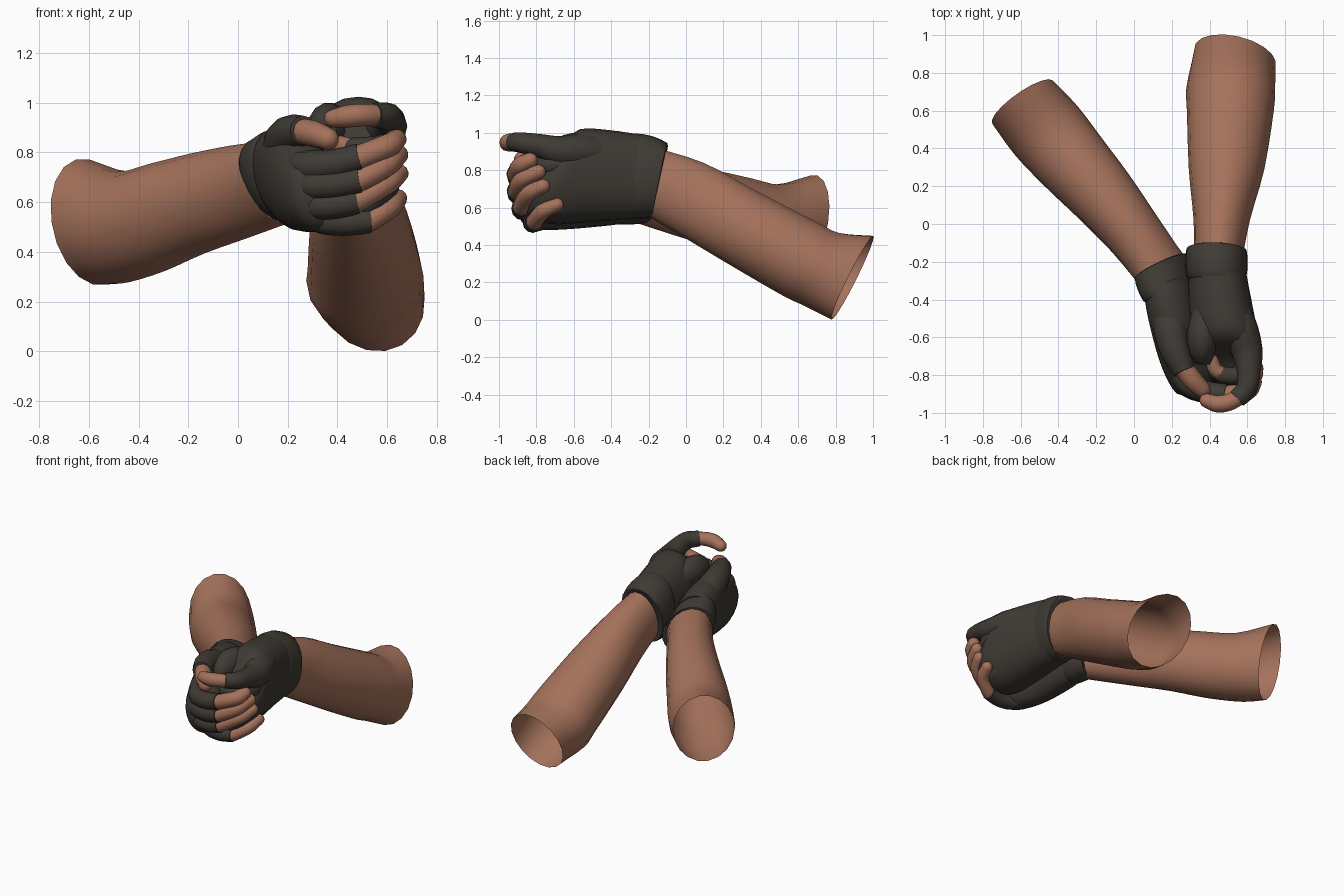
import bpy, bmesh, math
from mathutils import Vector as V

if "Cube" in bpy.data.objects:
    bpy.data.objects.remove(bpy.data.objects["Cube"])


def material(name, rgb):
    m = bpy.data.materials.new(name)
    m.diffuse_color = (*rgb, 1)
    m.use_nodes = True
    m.node_tree.nodes["Principled BSDF"].inputs["Base Color"].default_value = m.diffuse_color
    return m


skin = material("skin", (0.375, 0.168, 0.105))
cloth = material("dark_cloth", (0.050, 0.043, 0.035))


def spline(keys, steps):
    """Smooth interpolation through lists of equal-length vectors."""
    out = []
    for i in range(len(keys) - 1):
        a, b = keys[i], keys[i + 1]
        p = keys[i - 1] if i else [2 * s - t for s, t in zip(a, b)]
        q = keys[i + 2] if i + 2 < len(keys) else [2 * t - s for s, t in zip(a, b)]
        for k in range(steps):
            t = k / steps
            out.append([0.5 * (2 * y + (z - x) * t + (2 * x - 5 * y + 4 * z - w) * t * t
                               + (3 * y - x - 3 * z + w) * t ** 3)
                        for x, y, z, w in zip(p, a, b, q)])
    return out + [list(keys[-1])]


def skin_rings(name, rings, mat, cap):
    bm = bmesh.new()
    loops = [[bm.verts.new(p) for p in r] for r in rings]
    n = len(loops[0])
    for a, b in zip(loops, loops[1:]):
        for j in range(n):
            bm.faces.new((a[j], a[(j + 1) % n], b[(j + 1) % n], b[j]))
    if cap:
        bm.faces.new(loops[0][::-1])
        bm.faces.new(loops[-1])
    bmesh.ops.recalc_face_normals(bm, faces=bm.faces)
    me = bpy.data.meshes.new(name)
    bm.to_mesh(me)
    bm.free()
    me.materials.append(mat)
    ob = bpy.data.objects.new(name, me)
    bpy.context.collection.objects.link(ob)
    bpy.context.view_layer.objects.active = ob
    ob.select_set(True)
    bpy.ops.object.shade_smooth_by_angle(angle=math.radians(55))
    ob.select_set(False)


def loft(name, sections, mat, n=20, power=1.0, cap=True, steps=3):
    """Each section: centre, half-width vector, half-height vector."""
    rings = []
    for s in spline([[*c, *u, *v] for c, u, v in sections], steps):
        c, u, v = V(s[:3]), V(s[3:6]), V(s[6:])
        ring = []
        for j in range(n):
            a = 2 * math.pi * j / n
            x, y = math.cos(a), math.sin(a)
            ring.append(c + u * math.copysign(abs(x) ** power, x)
                        + v * math.copysign(abs(y) ** power, y))
        rings.append(ring)
    skin_rings(name, rings, mat, cap)


def digit(name, points, mat, n=12, tip=True):
    """Round finger tube; points are x, y, z, radius."""
    path = spline(points, 4)
    pts, rad = [V(p[:3]) for p in path], [p[3] for p in path]
    if tip:
        d, end, r = (pts[-1] - pts[-2]).normalized(), pts[-1], rad[-1]
        for a in (25, 50, 72, 86):
            pts.append(end + d * r * math.sin(math.radians(a)))
            rad.append(r * math.cos(math.radians(a)))
    rings = []
    for i, p in enumerate(pts):
        d = (pts[min(i + 1, len(pts) - 1)] - pts[max(i - 1, 0)]).normalized()
        v = (V((0, 0, 1)) - d * d.z).normalized()
        u = d.cross(v)
        rings.append([p + (u * math.cos(2 * math.pi * j / n)
                           + v * math.sin(2 * math.pi * j / n)) * rad[i] for j in range(n)])
    skin_rings(name, rings, mat, True)


# Forearms, open at the elbow
loft("right_forearm", [
    ((.535, .89, .225), (.215, -.03, -.01), (-.02, .11, .225)),
    ((.512, .72, .272), (.235, 0, 0), (0, .10, .195)),
    ((.51, .60, .33), (.23, 0, 0), (0, .10, .195)),
    ((.49, .29, .50), (.20, 0, 0), (0, .09, .19)),
    ((.465, .025, .65), (.15, 0, 0), (0, .075, .19)),
    ((.445, -.20, .745), (.125, 0, 0), (0, .03, .18))], skin, 18, cap=False)
loft("left_forearm", [
    ((-.59, .645, .52), (.16, .115, 0), (-.035, .04, .255)),
    ((-.465, .495, .50), (.165, .13, 0), (0, 0, .225)),
    ((-.32, .325, .54), (.153, .125, 0), (0, 0, .22)),
    ((-.16, .145, .595), (.137, .112, 0), (0, 0, .205)),
    ((0, -.05, .64), (.12, .095, 0), (-.01, 0, .19)),
    ((.15, -.25, .68), (.115, .08, 0), (-.04, 0, .165))], skin, 18, cap=False)

# Glove cuffs
loft("right_cuff", [
    ((.435, -.145, .745), (.135, -.005, 0), (0, .04, .18)),
    ((.437, -.14, .745), (.160, -.005, 0), (0, .04, .20)),
    ((.437, -.21, .762), (.164, -.005, 0), (0, .03, .22)),
    ((.437, -.28, .768), (.158, 0, 0), (0, .01, .228)),
    ((.44, -.30, .77), (.135, 0, 0), (0, .01, .21))], cloth, 24, .9, steps=2)
loft("left_cuff", [
    ((.15, -.225, .685), (.115, .06, 0), (-.05, 0, .155)),
    ((.15, -.225, .685), (.132, .07, 0), (-.06, 0, .17)),
    ((.165, -.29, .69), (.135, .06, 0), (-.055, 0, .18)),
    ((.185, -.36, .70), (.127, .05, 0), (-.045, 0, .19)),
    ((.19, -.38, .70), (.11, .04, 0), (-.04, 0, .175))], cloth, 24, .95, steps=2)

# Glove palms
loft("right_palm", [
    ((.44, -.24, .765), (.15, 0, 0), (0, 0, .225)),
    ((.455, -.42, .772), (.17, 0, 0), (.01, 0, .243)),
    ((.475, -.57, .768), (.178, 0, 0), (.02, 0, .25)),
    ((.49, -.67, .725), (.172, 0, 0), (.03, .02, .215)),
    ((.50, -.75, .69), (.15, 0, 0), (.03, .03, .165)),
    ((.50, -.82, .68), (.115, 0, 0), (.03, .02, .12)),
    ((.50, -.84, .68), (.05, 0, 0), (0, 0, .07))], cloth, 24, .86)
loft("left_palm", [
    ((.18, -.32, .70), (.12, .05, 0), (-.04, 0, .185)),
    ((.205, -.45, .705), (.13, .04, 0), (-.025, 0, .205)),
    ((.24, -.62, .69), (.125, .04, 0), (-.01, 0, .205)),
    ((.28, -.74, .66), (.115, .06, 0), (-.01, 0, .18)),
    ((.33, -.83, .64), (.10, .07, 0), (-.01, 0, .15)),
    ((.37, -.86, .635), (.05, .04, 0), (0, 0, .09))], cloth, 24, .95)

# Left fingers wrap around the right fist: knuckle, glove edge, bend, tip
wraps = {
    "index": ((.27, -.83, .745), (.49, -.905, .78), (.60, -.885, .825), (.636, -.835, .852)),
    "middle": ((.27, -.84, .67), (.49, -.905, .69), (.60, -.875, .75), (.645, -.79, .79)),
    "ring": ((.29, -.83, .59), (.48, -.88, .605), (.60, -.84, .675), (.648, -.765, .715)),
    "little": ((.33, -.79, .53), (.53, -.81, .525), (.615, -.765, .58), (.645, -.69, .615)),
}
for i, (name, (knuckle, edge, bend, end)) in enumerate(wraps.items()):
    r = .056 - .002 * i
    mid = V(knuckle).lerp(V(edge), .5) + V((0, -.02, -.01))
    inner = V(edge).lerp(V(mid), .25)
    root = V(knuckle) + V((-.05, .14, .02))
    digit("left_%s_glove" % name, [(*root, r - .012), (*knuckle, r + .006),
                                   (*mid, r + .003), (*edge, r)], cloth, tip=False)
    digit("left_%s_tip" % name, [(*inner, r - .008), (*edge, r - .006),
                                 (*bend, r - .008), (*end, r - .014)], skin)

# Right fingers: gloved knuckles of the fist, first finger with a bare tip
for i, name in enumerate(("index", "middle", "ring", "little")):
    z, x = .825 - .075 * i, -.014 * i
    digit("right_%s_glove" % name, [
        (.56 + x, -.50, z + .01, .04), (.598 + x, -.66, z + .01, .058),
        (.595 + x, -.74, z, .057), (.55 + x, -.80, z - .01, .05),
        (.47, -.80, z - .01, .046)], cloth)
digit("right_index_tip", [
    (.48, -.80, .815, .038), (.43, -.77, .825, .038), (.41, -.70, .835, .035)], skin)

# Thumbs with bare tips
digit("left_thumb_glove", [
    (.15, -.38, .775, .06), (.19, -.54, .835, .09), (.215, -.66, .872, .08),
    (.265, -.78, .888, .06)], cloth, tip=False)
digit("left_thumb_tip", [
    (.25, -.745, .885, .053), (.31, -.825, .873, .053), (.36, -.875, .855, .046)], skin)
digit("right_thumb_glove", [
    (.50, -.36, .88, .07), (.555, -.54, .90, .095), (.598, -.67, .90, .083),
    (.608, -.78, .93, .063), (.597, -.87, .945, .056), (.545, -.925, .95, .05)], cloth, tip=False)
digit("right_thumb_tip", [
    (.56, -.915, .95, .043), (.50, -.945, .95, .045), (.44, -.952, .945, .045),
    (.385, -.935, .937, .038)], skin)
# Ball of the right hand between thumb and first finger
loft("right_thumb_web", [
    ((.38, -.42, .88), (.06, 0, 0), (0, 0, .07)),
    ((.365, -.57, .90), (.085, 0, 0), (0, 0, .10)),
    ((.36, -.68, .88), (.07, 0, 0), (0, 0, .10)),
    ((.365, -.745, .86), (.035, 0, 0), (0, 0, .06))], cloth, 14)
